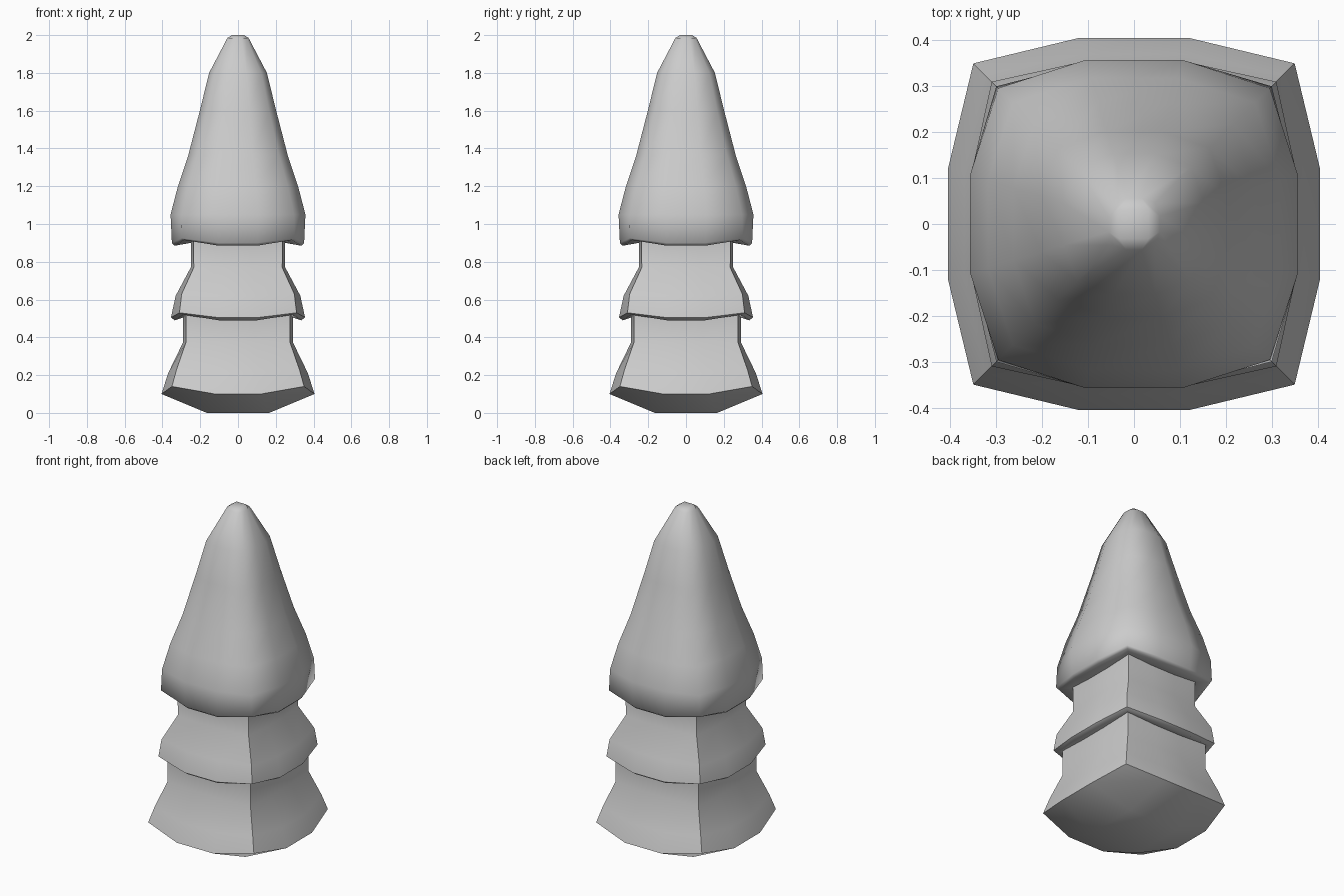
import bpy, bmesh, math

if "Cube" in bpy.data.objects:
    bpy.data.objects.remove(bpy.data.objects["Cube"])

# Rings from bottom to top: (z, side radius, corner half-width, corner z lift)
RINGS = [
    (0.10, 0.405, 0.35, 0.04),    # base rim
    (0.21, 0.37, 0.325, 0.02),
    (0.375, 0.29, 0.275, 0.0),    # lower neck
    (0.505, 0.29, 0.275, 0.02),
    (0.49, 0.335, 0.29, 0.03),    # middle flare underside
    (0.505, 0.355, 0.31, 0.025),
    (0.62, 0.33, 0.298, 0.01),
    (0.77, 0.25, 0.234, 0.0),     # upper neck
    (0.90, 0.25, 0.236, 0.02),
    (0.885, 0.335, 0.285, 0.03),  # cap underside
    (0.90, 0.35, 0.30, 0.025),
    (1.05, 0.357, 0.296, 0.0),
    (1.20, 0.318, 0.264, 0.0),
    (1.365, 0.263, 0.217, 0.0),
    (1.60, 0.202, 0.165, 0.0),
    (1.80, 0.153, 0.124, 0.0),
    (1.985, 0.056, 0.046, 0.0),
]


def ring(bm, z, r, c, lift):
    """Twelve-sided rounded square: corner plus two side points, four times."""
    a = 0.3 * r
    out = []
    for k in range(4):
        co, si = round(math.cos(k * math.pi / 2)), round(math.sin(k * math.pi / 2))
        for x, y, h in ((r, -a, z), (r, a, z), (c, c, z + lift)):
            out.append(bm.verts.new((x * co - y * si, x * si + y * co, h)))
    return out


def cap(bm, loop, half, z):
    """Close a ring with a 3 x 3 patch of quads."""
    q = [bm.verts.new((sx * half, sy * half, z))
         for sx, sy in ((1, 1), (-1, 1), (-1, -1), (1, -1))]
    bm.faces.new(q)
    for k in range(4):
        s = [loop[(3 * k + i) % 12] for i in range(4)]
        bm.faces.new((s[0], s[1], q[k], q[k - 1]))
        bm.faces.new((s[1], s[2], s[3], q[k]))


# Body: stacked flares with a tall pointed cap
bm = bmesh.new()
loops = [ring(bm, *p) for p in RINGS]
for lo, hi in zip(loops, loops[1:]):
    for i in range(12):
        j = (i + 1) % 12
        bm.faces.new((lo[i], lo[j], hi[j], hi[i]))
cap(bm, loops[0], 0.165, 0.0)
cap(bm, loops[-1], 0.032, 2.0)
bmesh.ops.recalc_face_normals(bm, faces=bm.faces)
mesh = bpy.data.meshes.new("tiered_body")
bm.to_mesh(mesh)
bm.free()
body = bpy.data.objects.new("tiered_body", mesh)
bpy.context.collection.objects.link(body)
bpy.context.view_layer.objects.active = body
body.select_set(True)
bpy.ops.object.shade_smooth_by_angle(angle=math.radians(65))
